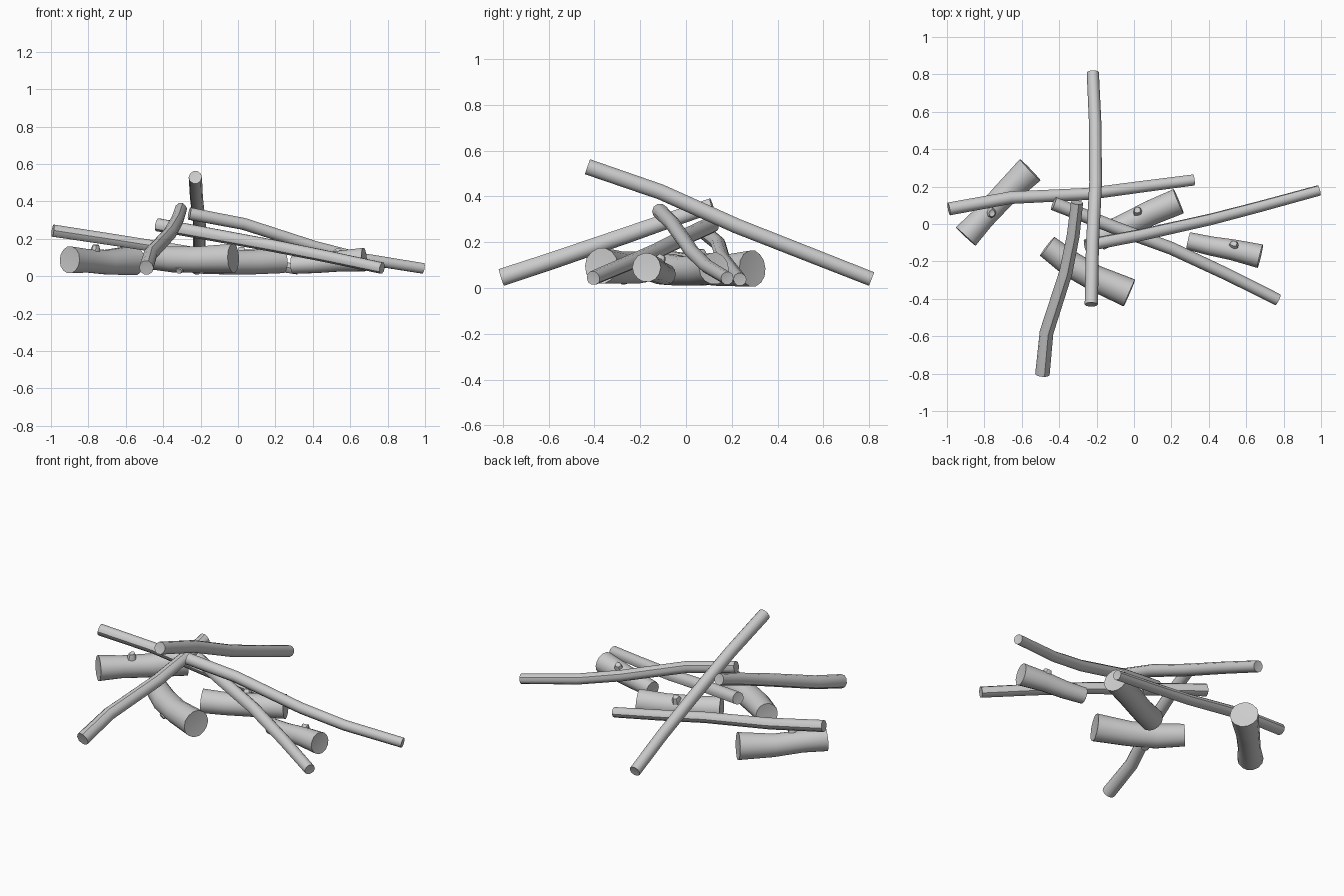
import bpy, bmesh, math, random
from mathutils import Vector

if "Cube" in bpy.data.objects:
    bpy.data.objects.remove(bpy.data.objects["Cube"])

random.seed(4)


def add_tube(bm, pts, radii, sides, wobble=0.0, cap_depth=0.0):
    """Sweep a slightly irregular round section along a bent path, with rough end caps."""
    pts = [Vector(p) for p in pts]
    n = len(pts)
    rings = []
    squash = [1 + random.uniform(-wobble, wobble) for _ in range(sides)]
    for i, (p, r) in enumerate(zip(pts, radii)):
        t = (pts[min(i + 1, n - 1)] - pts[max(i - 1, 0)]).normalized()
        ref = Vector((0, 0, 1)) if abs(t.z) < 0.85 else Vector((1, 0, 0))
        u = t.cross(ref).normalized()
        v = u.cross(t)
        ring = []
        for k in range(sides):
            a = 2 * math.pi * k / sides
            ring.append(bm.verts.new(p + (u * math.cos(a) + v * math.sin(a)) * r * squash[k]))
        rings.append(ring)
    for a, b in zip(rings, rings[1:]):
        for k in range(sides):
            j = (k + 1) % sides
            bm.faces.new((a[k], a[j], b[j], b[k]))
    # chopped ends: shallow uneven fans
    for ring, p, inward in ((rings[0], pts[0], pts[1] - pts[0]),
                            (rings[-1], pts[-1], pts[-2] - pts[-1])):
        c = bm.verts.new(p + inward.normalized() * cap_depth)
        for k in range(sides):
            bm.faces.new((ring[k], ring[(k + 1) % sides], c))


def finish(name, bm):
    bmesh.ops.recalc_face_normals(bm, faces=bm.faces)
    me = bpy.data.meshes.new(name)
    bm.to_mesh(me)
    bm.free()
    ob = bpy.data.objects.new(name, me)
    bpy.context.collection.objects.link(ob)
    bpy.ops.object.select_all(action='DESELECT')
    bpy.context.view_layer.objects.active = ob
    ob.select_set(True)
    bpy.ops.object.shade_smooth_by_angle(angle=math.radians(40))


def stick(name, pts, r0, r1):
    bm = bmesh.new()
    n = len(pts) - 1
    add_tube(bm, pts, [r0 + (r1 - r0) * i / n for i in range(n + 1)], 10, 0.04, 0.004)
    finish(name, bm)


def log(name, pts, radii, knot, direction):
    bm = bmesh.new()
    add_tube(bm, pts, radii, 14, 0.02, 0.006)
    # snapped-off twig stub
    k, d = Vector(knot), Vector(direction).normalized()
    add_tube(bm, [k - d * 0.04, k, k + d * 0.014], [0.034, 0.024, 0.018], 8, 0.15, 0.008)
    finish(name, bm)


# Long thin branches leaning on one another
stick("upright_branch", [(-0.228, -0.43, 0.53), (-0.222, -0.11, 0.42), (-0.205, 0.22, 0.272),
                         (-0.207, 0.53, 0.15), (-0.22, 0.81, 0.04)], 0.036, 0.033)
stick("left_branch", [(-0.99, 0.08, 0.245), (-0.66, 0.14, 0.195), (-0.25, 0.16, 0.13),
                      (0.05, 0.2, 0.08), (0.32, 0.235, 0.038)], 0.034, 0.029)
stick("right_branch", [(-0.26, -0.115, 0.335), (0.03, -0.06, 0.28), (0.41, 0.025, 0.158),
                       (0.66, 0.09, 0.095), (0.99, 0.18, 0.042)], 0.034, 0.029)
stick("front_branch", [(-0.49, -0.805, 0.046), (-0.468, -0.58, 0.12), (-0.365, -0.26, 0.23),
                       (-0.325, -0.06, 0.3), (-0.305, 0.115, 0.36)], 0.039, 0.033)
stick("cross_branch", [(-0.43, 0.11, 0.275), (-0.1, -0.02, 0.215), (0.2, -0.13, 0.16),
                       (0.5, -0.27, 0.1), (0.77, -0.405, 0.043)], 0.037, 0.032)

# Short thick logs underneath
log("left_log", [(-0.9, -0.067, 0.088), (-0.81, 0.03, 0.083), (-0.7, 0.15, 0.075), (-0.555, 0.29, 0.085)],
    [0.073, 0.064, 0.067, 0.08], (-0.76, 0.06, 0.155), (0.1, -0.1, 1))
log("front_log", [(-0.465, -0.12, 0.1), (-0.34, -0.215, 0.09), (-0.21, -0.29, 0.09), (-0.025, -0.37, 0.097)],
    [0.063, 0.07, 0.07, 0.078], (-0.31, -0.275, 0.036), (-0.3, -0.6, -0.4))
log("middle_log", [(-0.19, -0.075, 0.08), (-0.07, -0.02, 0.074), (0.09, 0.06, 0.076), (0.238, 0.122, 0.085)],
    [0.07, 0.066, 0.068, 0.071], (0.02, 0.07, 0.138), (-0.1, 0.4, 1))
log("right_log", [(0.29, -0.09, 0.06), (0.41, -0.117, 0.067), (0.53, -0.138, 0.08), (0.675, -0.172, 0.09)],
    [0.047, 0.051, 0.056, 0.064], (0.535, -0.11, 0.13), (-0.1, 0.5, 1))
